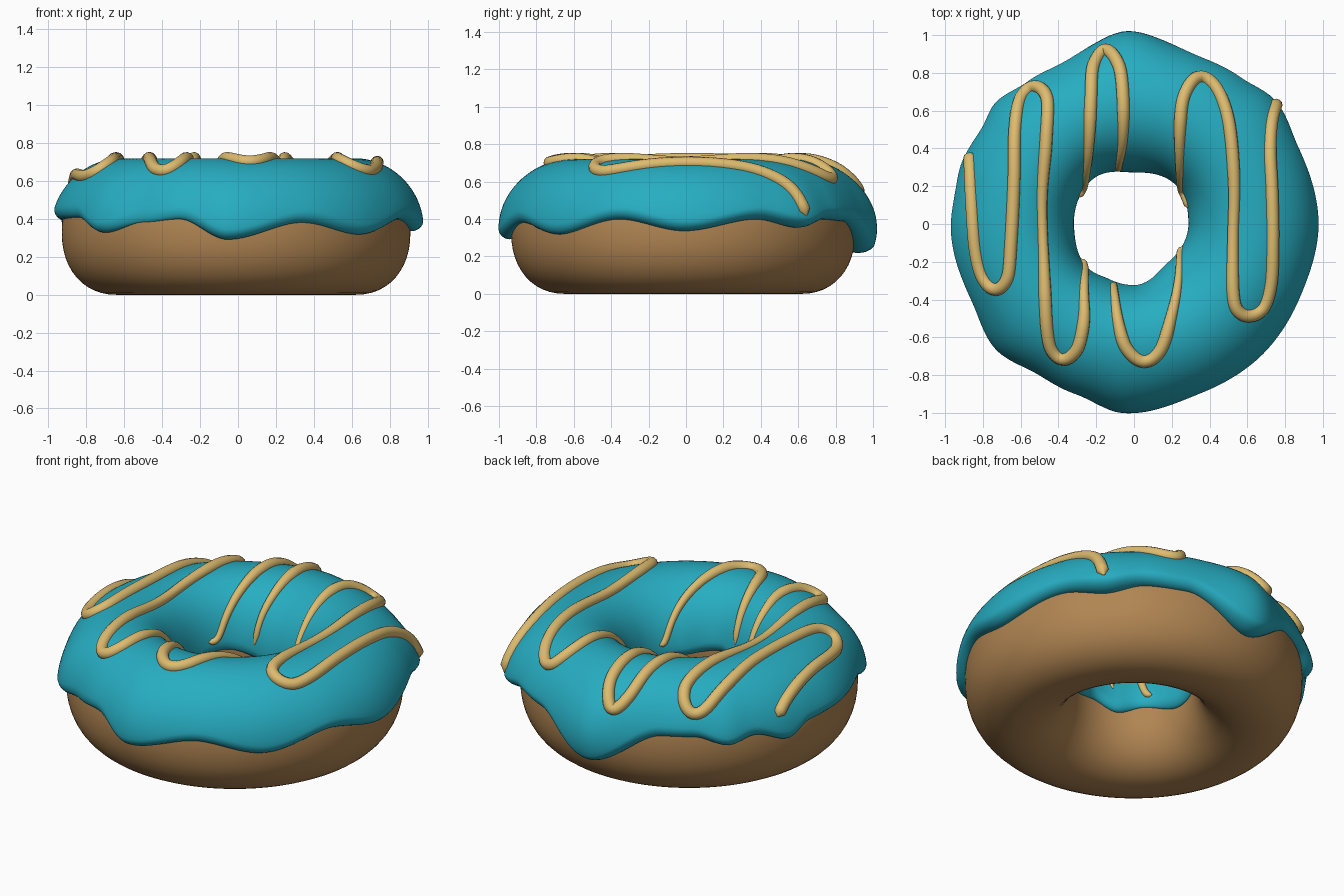
import bpy, bmesh
from math import sin, cos, asin, pi, radians, hypot, sqrt, copysign
from mathutils import Vector
from mathutils.bvhtree import BVHTree

cube = bpy.data.objects.get("Cube")
if cube:
    bpy.data.objects.remove(cube)


def material(name, colour):
    mat = bpy.data.materials.new(name)
    mat.use_nodes = True
    mat.diffuse_color = (*colour, 1)
    bsdf = next(n for n in mat.node_tree.nodes if n.type == 'BSDF_PRINCIPLED')
    bsdf.inputs["Base Color"].default_value = (*colour, 1)
    return mat


dough_brown = material("dough brown", (0.44, 0.235, 0.085))
icing_teal = material("icing teal", (0.02, 0.42, 0.54))
drizzle_cream = material("drizzle cream", (0.73, 0.5, 0.16))

STEPS = 192
DOUGH_CENTRE = Vector((-0.01, -0.015, 0))


def swept_ring(name, mat, profile, closed):
    """Join the profiles made at every angle around z into one smooth ring."""
    bm = bmesh.new()
    rows = [[bm.verts.new(p) for p in profile(2 * pi * i / STEPS)] for i in range(STEPS)]
    count = len(rows[0])
    for i, row in enumerate(rows):
        after = rows[(i + 1) % STEPS]
        for j in range(count if closed else count - 1):
            k = (j + 1) % count
            bm.faces.new((row[j], after[j], after[k], row[k]))
    for face in bm.faces:
        face.smooth = True
    mesh = bpy.data.meshes.new(name)
    bm.to_mesh(mesh)
    tree = BVHTree.FromBMesh(bm)
    bm.free()
    mesh.materials.append(mat)
    obj = bpy.data.objects.new(name, mesh)
    bpy.context.collection.objects.link(obj)
    return tree


def wavy(table, phi):
    """Ease between (degrees, height, radius) entries around the full circle."""
    deg = phi * 180 / pi
    loop = table + [(table[0][0] + 360, *table[0][1:])]
    for (a, *p), (b, *q) in zip(loop, loop[1:]):
        if a <= deg <= b:
            t = (deg - a) / (b - a)
            t = t * t * (3 - 2 * t)
            return [u + (v - u) * t for u, v in zip(p, q)]


# Dough: slightly squared oval swept into a ring
def dough_profile(phi):
    points = []
    for j in range(48):
        th = 2 * pi * j / 48
        c, s = [copysign(abs(v) ** 0.92, v) for v in (cos(th), sin(th))]
        r = 0.63 + 0.29 * c
        points.append(DOUGH_CENTRE + Vector((r * cos(phi), r * sin(phi), 0.33 + 0.33 * s)))
    return points


swept_ring("dough_ring", dough_brown, dough_profile, True)

# Icing: shell over the dough with dripping outer and inner rims
OUTER_RIM = [(0, .35, .98), (25, .42, .97), (41, .37, 1.0), (54, .42, .97), (68, .41, .96),
             (92, .22, 1.0), (116, .43, .94), (127, .43, .95), (139, .37, .98), (148, .41, .96),
             (161, .34, .97), (170, .41, .97), (182, .42, .98), (205, .43, .96), (222, .34, .99),
             (238, .40, .95), (251, .42, .96), (267, .30, 1.0), (292, .40, .97), (314, .33, .97),
             (338, .42, .97)]
INNER_RIM = [(0, .31, .29), (40, .36, .30), (90, .31, .275), (135, .37, .32), (185, .31, .32),
             (222, .37, .335), (245, .33, .32), (270, .38, .32), (310, .34, .27)]


def icing_profile(phi):
    z_out, r_out = wavy(OUTER_RIM, phi)
    z_in, r_in = wavy(INNER_RIM, phi)
    start = asin((z_out - .35) / .37)
    end = pi - asin((z_in - .35) / .37)
    grow_out = r_out - (.62 + .345 * cos(start))
    grow_in = r_in - (.62 + .345 * cos(end))
    lip = 0.12
    curl = [radians(-60 + 15 * j) for j in range(11)]
    path = [(start + lip * (1 - cos(a)), .4 + .6 * sin(a)) for a in curl]
    span = end - start - 2 * lip
    path += [(start + lip + span * j / 40, 1) for j in range(1, 40)]
    path += [(end - lip * (1 - cos(a)), .4 + .6 * sin(a)) for a in reversed(curl)]
    points = []
    for th, k in path:
        base = Vector((.63 + .28 * cos(th), .33 + .32 * sin(th)))
        grow = grow_out if cos(th) > 0 else grow_in
        skin = Vector((.62 + .345 * cos(th) + grow * cos(th) ** 2, .35 + .37 * sin(th)))
        r, z = base.lerp(skin, k)
        centre = DOUGH_CENTRE * (1 - k)
        points.append(centre + Vector((r * cos(phi), r * sin(phi), z)))
    return points


icing = swept_ring("icing", icing_teal, icing_profile, False)

# Drizzle: tapered tubes laid over the icing
STRANDS = {
    "drizzle_right": [
        (-.87, .37), (-.86, .13), (-.84, -.14), (-.80, -.29), (-.735, -.35), (-.67, -.29),
        (-.65, -.08), (-.635, .23), (-.63, .5), (-.6, .67), (-.525, .73), (-.46, .67),
        (-.465, .44), (-.487, .13), (-.476, -.24), (-.46, -.56), (-.43, -.68), (-.37, -.72),
        (-.3, -.665), (-.265, -.51), (-.265, -.35), (-.255, -.17)],
    "drizzle_back": [
        (-.27, .13), (-.24, .39), (-.228, .66), (-.215, .84), (-.15, .925), (-.08, .84),
        (-.058, .66), (-.06, .44), (-.085, .28)],
    "drizzle_front": [
        (-.11, -.31), (-.085, -.51), (-.04, -.66), (.05, -.73), (.14, -.67), (.2, -.48),
        (.235, -.3), (.243, -.11)],
    "drizzle_left": [
        (.26, .08), (.243, .23), (.243, .5), (.265, .68), (.34, .78), (.43, .73), (.5, .55),
        (.53, .23), (.524, -.08), (.524, -.35), (.545, -.455), (.6, -.49), (.68, -.455),
        (.725, -.32), (.735, -.08), (.73, .18), (.72, .39), (.73, .55), (.76, .65)],
}


def flowing(points):
    """Smooth path through the points, sampled finely."""
    pts = [Vector(p) for p in points]
    pts = [2 * pts[0] - pts[1]] + pts + [2 * pts[-1] - pts[-2]]
    path = []
    for a, b, c, d in zip(pts, pts[1:], pts[2:], pts[3:]):
        n = max(3, int((c - b).length / .015))
        for i in range(n):
            t = i / n
            path.append(.5 * (2 * b + (c - a) * t + (2 * a - 5 * b + 4 * c - d) * t ** 2
                              + (3 * b - a - 3 * c + d) * t ** 3))
    return path + [pts[-2]]


def on_icing(p):
    hit = icing.ray_cast(Vector((p.x, p.y, 2)), Vector((0, 0, -1)))[0]
    if hit is None or hit.z < .4:
        hit = icing.find_nearest(Vector((p.x, p.y, .42)))[0]
    return hit


for name, points in STRANDS.items():
    path = [on_icing(p) for p in flowing(points)]
    for _ in range(3):
        path = path[:1] + [(a + 2 * b + c) / 4 for a, b, c in zip(path, path[1:], path[2:])] + path[-1:]
    length = [0]
    for a, b in zip(path, path[1:]):
        length.append(length[-1] + (b - a).length)
    curve = bpy.data.curves.new(name, 'CURVE')
    curve.dimensions = '3D'
    curve.bevel_depth = 0.034
    curve.bevel_resolution = 4
    curve.use_fill_caps = True
    spline = curve.splines.new('POLY')
    spline.points.add(len(path) - 1)
    for point, p, run in zip(spline.points, path, length):
        point.co = (*p, 1)
        taper = min(1, max(.55, .55 + (hypot(p.x, p.y) - .32) * 1.6))
        tip = min(1, min(run, length[-1] - run) / .03)
        point.radius = taper * max(.15, sqrt(1 - (1 - tip) ** 2))
    spline.use_smooth = True
    curve.materials.append(drizzle_cream)
    bpy.context.collection.objects.link(bpy.data.objects.new(name, curve))
